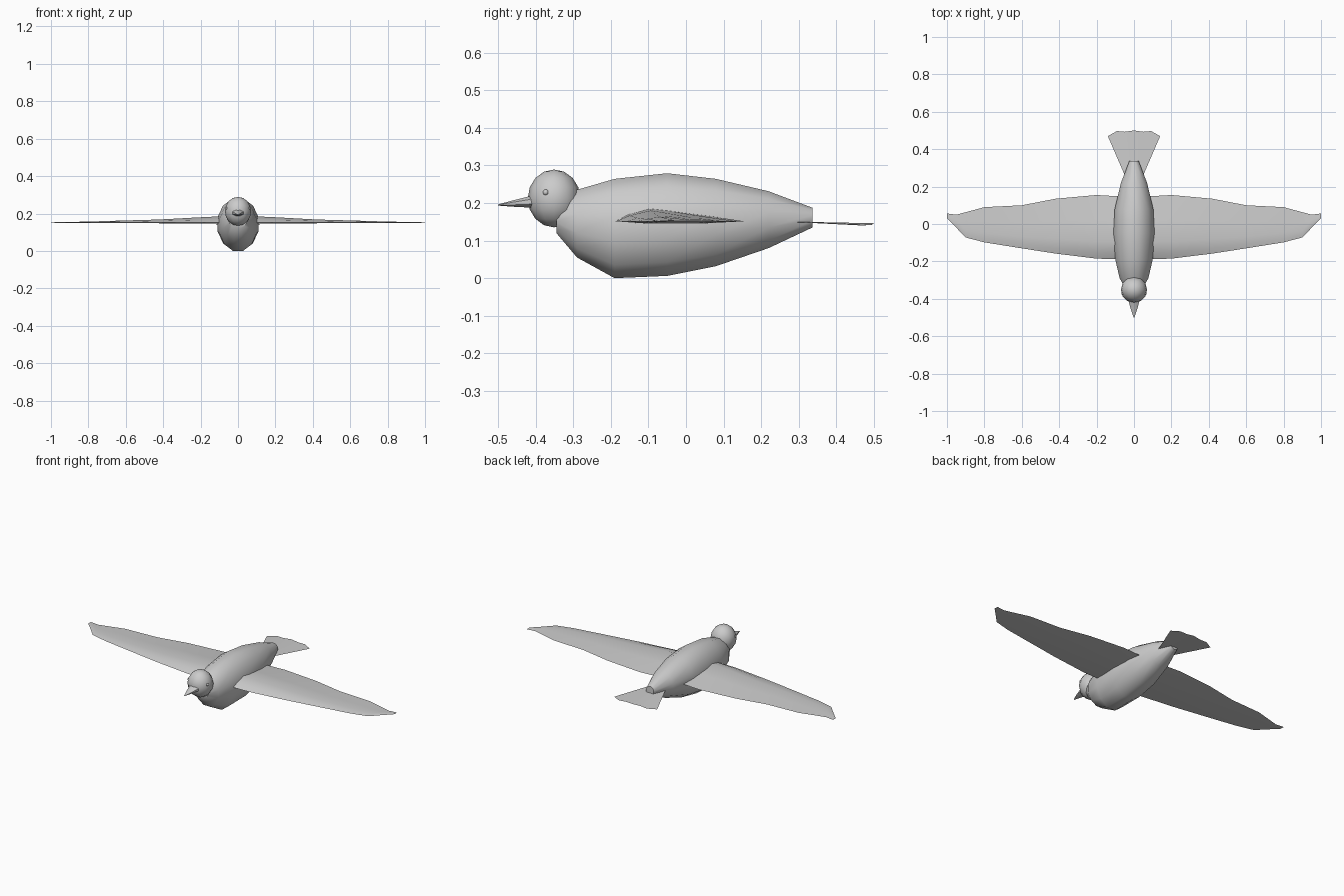
import bpy, bmesh
from math import sin, cos, pi, radians

if "Cube" in bpy.data.objects:
    bpy.data.objects.remove(bpy.data.objects["Cube"])


def add_mesh(name, verts, faces, angle=50):
    mesh = bpy.data.meshes.new(name)
    mesh.from_pydata(verts, [], faces)
    bm = bmesh.new()
    bm.from_mesh(mesh)
    bmesh.ops.recalc_face_normals(bm, faces=bm.faces)
    bm.to_mesh(mesh)
    bm.free()
    ob = bpy.data.objects.new(name, mesh)
    bpy.context.collection.objects.link(ob)
    smooth(ob, angle)
    return ob


def smooth(ob, angle=50):
    bpy.ops.object.select_all(action='DESELECT')
    ob.select_set(True)
    bpy.context.view_layer.objects.active = ob
    bpy.ops.object.shade_smooth_by_angle(angle=radians(angle))


def loft(name, rings, angle=50):
    # Skin a list of equal-length point rings and cap both ends
    n = len(rings[0])
    verts = [p for r in rings for p in r]
    faces = [(i * n + j, i * n + (j + 1) % n, (i + 1) * n + (j + 1) % n, (i + 1) * n + j)
             for i in range(len(rings) - 1) for j in range(n)]
    faces += [tuple(range(n)), tuple(range(len(verts) - n, len(verts)))]
    return add_mesh(name, verts, faces, angle)


def ellipse(y, half_width, z0, z1, n=12):
    # Ring around the y axis; flats top and bottom exactly at z0 and z1
    k = cos(pi / n)
    return [(half_width * cos(a) / k, y, (z0 + z1) / 2 + (z1 - z0) / 2 * sin(a) / k)
            for a in (2 * pi * (j + 0.5) / n for j in range(n))]


# Body: y, half width, bottom, top
body = [(-0.345, 0.045, 0.12, 0.2), (-0.29, 0.077, 0.055, 0.235),
        (-0.19, 0.1, 0.0, 0.264), (-0.05, 0.11, 0.006, 0.279),
        (0.08, 0.103, 0.032, 0.264), (0.22, 0.07, 0.08, 0.231),
        (0.337, 0.025, 0.135, 0.187)]
loft("body", [ellipse(*s) for s in body])

# Head
bpy.ops.mesh.primitive_uv_sphere_add(segments=12, ring_count=8, radius=1,
                                     location=(0, -0.351, 0.212))
head = bpy.context.object
head.name = "head"
head.scale = (0.07, 0.07, 0.077)
smooth(head)

# Beak
beak = [(-0.395, 0.036, 0.184, 0.228), (-0.42, 0.027, 0.188, 0.217),
        (-0.46, 0.016, 0.19, 0.207), (-0.5, 0.002, 0.193, 0.196)]
loft("beak", [ellipse(*s, n=8) for s in beak])

# Eyes
for side, x in (("left", 0.059), ("right", -0.059)):
    bpy.ops.mesh.primitive_uv_sphere_add(segments=8, ring_count=6, radius=0.008,
                                         location=(x, -0.373, 0.228))
    bpy.context.object.name = side + "_eye"
    smooth(bpy.context.object)

# Wings: x, leading edge, trailing edge, bottom, top
wing = [(0.03, -0.19, 0.145, 0.145, 0.188), (0.2, -0.185, 0.155, 0.146, 0.18),
        (0.42, -0.158, 0.135, 0.148, 0.168), (0.6, -0.13, 0.1, 0.149, 0.163),
        (0.8, -0.098, 0.09, 0.15, 0.157), (0.9, -0.072, 0.063, 0.15, 0.155),
        (0.95, -0.02, 0.05, 0.15, 0.154), (1.0, 0.03, 0.056, 0.15, 0.153)]
section = [(0, 0.15), (0.1, 0.6), (0.27, 1), (0.6, 0.65), (1, 0.15), (0.7, 0), (0.25, 0)]
for side, s in (("left", 1), ("right", -1)):
    loft(side + "_wing", [[(s * x, y0 + u * (y1 - y0), z0 + v * (z1 - z0)) for u, v in section]
                          for x, y0, y1, z0, z1 in wing])

# Tail: thin fan of feathers, slightly arched
cols = [(-1, 0.47), (-0.65, 0.497), (-0.35, 0.493), (0, 0.5), (0.35, 0.493), (0.65, 0.497), (1, 0.47)]
verts = [(0.045 * u, 0.25, 0.151) for u, _ in cols]
verts += [(0.14 * u, y, 0.146 - 0.006 * abs(u)) for u, y in cols]
add_mesh("tail", verts, [(i, i + 1, i + 8, i + 7) for i in range(6)])
